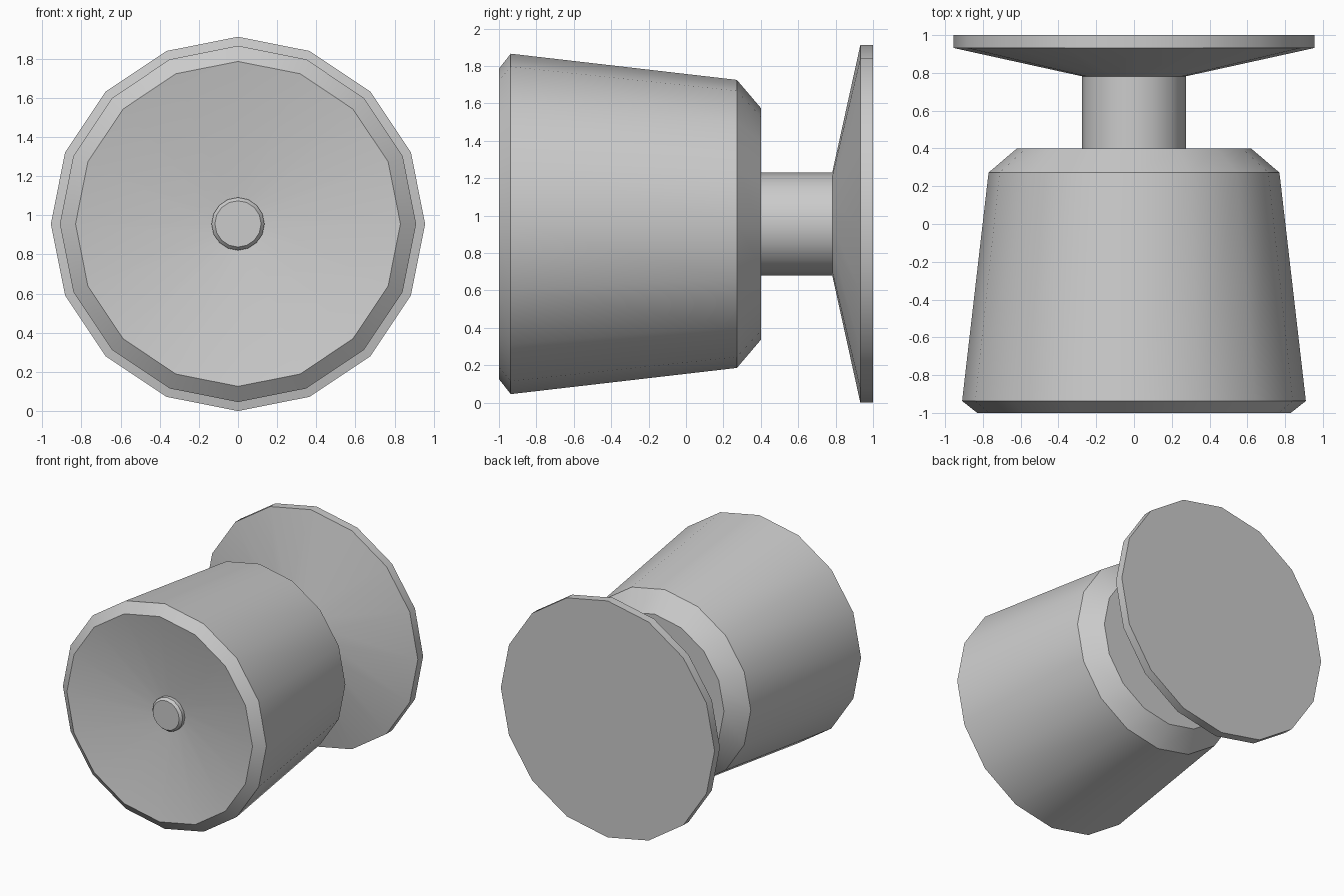
import bpy, bmesh
from math import sin, cos, tau, radians

if "Cube" in bpy.data.objects:
    bpy.data.objects.remove(bpy.data.objects["Cube"])

SIDES = 16
AXIS_Z = 0.956


def lathe(name, profile):
    """Revolve (radius, y) points about the y axis; radius 0 closes to a flat n-gon."""
    bm = bmesh.new()
    rings = [[bm.verts.new((r * sin(tau * i / SIDES), y, AXIS_Z + r * cos(tau * i / SIDES)))
              for i in range(SIDES)] for r, y in profile if r > 0]
    for a, b in zip(rings, rings[1:]):
        for i in range(SIDES):
            j = (i + 1) % SIDES
            bm.faces.new((a[i], a[j], b[j], b[i]))
    if profile[0][0] == 0:
        bm.faces.new(rings[0][::-1])
    if profile[-1][0] == 0:
        bm.faces.new(rings[-1])
    # every profile runs from front to back, so one winding fits all
    bm.normal_update()
    mesh = bpy.data.meshes.new(name)
    bmesh.ops.reverse_faces(bm, faces=bm.faces[:]) if wrong_way(bm) else None
    bm.to_mesh(mesh)
    bm.free()
    ob = bpy.data.objects.new(name, mesh)
    bpy.context.collection.objects.link(ob)
    bpy.ops.object.select_all(action='DESELECT')
    ob.select_set(True)
    bpy.context.view_layer.objects.active = ob
    bpy.ops.object.shade_smooth_by_angle(angle=radians(30))
    return ob


def wrong_way(bm):
    """True if the end cap at the front or back points into the part."""
    bmesh.ops.recalc_face_normals(bm, faces=bm.faces[:])
    cap = next(f for f in bm.faces if len(f.verts) == SIDES)
    middle = sum(v.co.y for v in bm.verts) / len(bm.verts)
    return cap.normal.y * (cap.calc_center_median().y - middle) < 0


# Handle: dished front, tapered barrel, chamfered back with a hole for the stem
handle = lathe("knob_handle", [
    (0, -0.87), (0.13, -0.87), (0.83, -1.0), (0.91, -0.937),
    (0.77, 0.272), (0.62, 0.40), (0, 0.40)])
# Button in the middle of the dish
button = lathe("centre_button", [
    (0, -0.92), (0.118, -0.92), (0.135, -0.90), (0.135, -0.865)])
# Stem flaring into the round wall plate
plate = lathe("stem_and_wall_plate", [
    (0.275, 0.40), (0.275, 0.782), (0.956, 0.932), (0.956, 1.0), (0, 1.0)])
